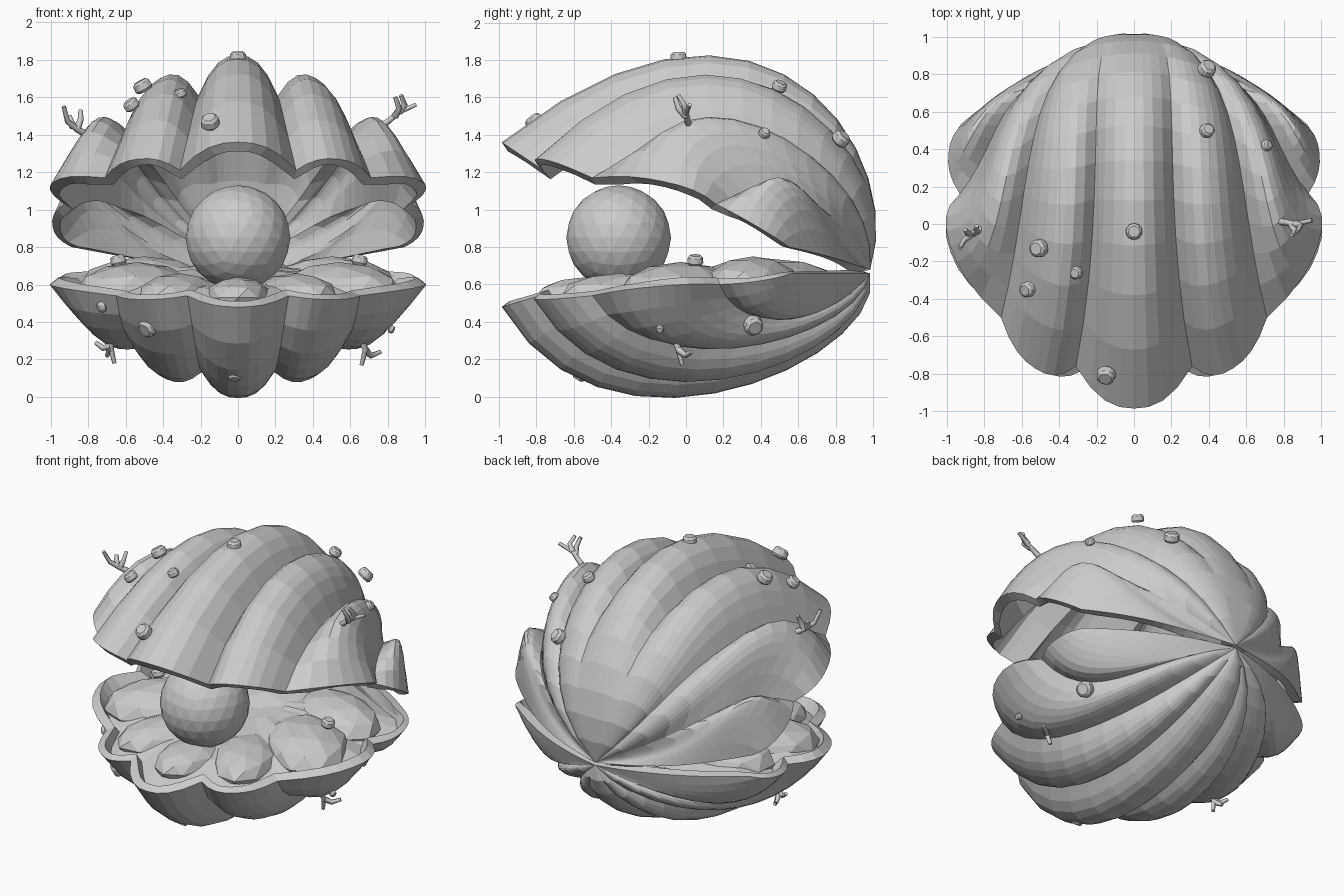
import bpy, bmesh, math, random
from mathutils import Vector as V, Matrix

if "Cube" in bpy.data.objects:
    bpy.data.objects.remove(bpy.data.objects["Cube"])
random.seed(4)

def finish(name, bm):
    me = bpy.data.meshes.new(name)
    bm.to_mesh(me)
    bm.free()
    ob = bpy.data.objects.new(name, me)
    bpy.context.collection.objects.link(ob)
    return ob

def meridian(hinge, pts, t):
    # cubic through hinge and three guide points
    p = [hinge] + [V(q) for q in pts]
    t *= 3
    w = [-(t-1)*(t-2)*(t-3)/6, t*(t-2)*(t-3)/2, -t*(t-1)*(t-3)/2, t*(t-1)*(t-2)/6]
    return sum((p[k]*w[k] for k in range(4)), V((0, 0, 0)))

def full_fan(guides):
    # mirror the right-hand guides: groove, crest, groove ... from left to right
    left = [[(-x, y, z) for x, y, z in g] for g in reversed(guides[1:])]
    return left + guides

def fan_row(guides, hinge, t, n):
    m = [meridian(hinge, g, t) for g in guides]
    row = []
    for k in range(0, len(m)-1, 2):
        a, c, b = m[k:k+3]
        for i in range(n):
            s = i/n
            h = 1-abs(2*s-1)**2.4
            row.append(a.lerp(b, s)+(c-(a+b)/2)*h)
    return row+[m[-1]]

def shell(name, guides, hinge, upper, n=8, rows=13):
    bm = bmesh.new()
    fan = full_fan(guides)
    g = [[bm.verts.new(p) for p in fan_row(fan, hinge, j/rows, n)] for j in range(rows+1)]
    for j in range(rows):
        for i in range(len(g[0])-1):
            f = [g[j][i], g[j][i+1], g[j+1][i+1], g[j+1][i]]
            bm.faces.new(f[::-1] if upper else f)
    bmesh.ops.remove_doubles(bm, verts=bm.verts, dist=0.002)
    ob = finish(name, bm)
    so = ob.modifiers.new("thickness", 'SOLIDIFY')
    so.thickness, so.offset, so.thickness_clamp = 0.06, -1, 1.3

# Guides: crest, groove, crest, ... each back, middle, rim
top_guides = [
    [(0, .88, 1.38), (0, .2, 1.82), (0, -.985, 1.36)],
    [(.18, .86, 1.32), (.21, .2, 1.61), (.31, -.76, 1.21)],
    [(.34, .82, 1.32), (.41, .17, 1.70), (.53, -.77, 1.27)],
    [(.42, .78, 1.18), (.58, .22, 1.40), (.71, -.5, 1.17)],
    [(.57, .72, 1.20), (.76, .2, 1.46), (.98, -.12, 1.15)],
    [(.54, .76, .98), (.75, .48, 1.10), (.93, .16, 1.03)],
    [(.60, .75, .94), (.84, .57, 1.12), (.99, .38, .91)],
    [(.35, .89, .71), (.62, .76, .75), (.89, .55, .80)]]
bottom_guides = [
    [(0, .65, .2), (0, -.2, -.004), (0, -.985, .48)],
    [(.15, .63, .27), (.20, -.15, .14), (.27, -.78, .54)],
    [(.28, .63, .24), (.39, -.10, .10), (.5, -.77, .52)],
    [(.33, .64, .36), (.54, 0, .27), (.65, -.5, .54)],
    [(.48, .66, .37), (.71, .12, .29), (.98, -.15, .59)],
    [(.43, .75, .48), (.66, .42, .42), (.9, .18, .6)],
    [(.48, .77, .50), (.77, .55, .47), (.97, .4, .62)],
    [(.33, .89, .66), (.62, .75, .66), (.88, .57, .66)]]
hinge_top, hinge_bottom = V((0, .985, .68)), V((0, .985, .66))
shell("upper_shell", top_guides, hinge_top, True)
shell("lower_shell", bottom_guides, hinge_bottom, False)

# Soft body: a sheet filling the lower shell, swelling towards the back
bm = bmesh.new()
rim = fan_row(full_fan(bottom_guides), hinge_bottom, 1, 4)
mid = V((0, .1, .62))
rings = []
for s in (.93, .72, .48, .24):
    ring = []
    for p in rim:
        q = mid.lerp(p, s)
        q.z += .08*(1-s) - .05*(s > .9) + .01*random.uniform(-1, 1)
        ring.append(bm.verts.new(q))
    rings.append(ring)
for a, b in zip(rings, rings[1:]):
    for i in range(len(a)-1):
        bm.faces.new((a[i], a[i+1], b[i+1], b[i]))
tip = bm.verts.new((0, .9, .67))
bm.faces.new((rings[0][-1], tip, rings[1][-1]))
bm.faces.new((tip, rings[0][0], rings[1][0]))
bm.faces.new([tip]+[r[0] for r in rings[1:]]+[r[-1] for r in rings[:0:-1]])
bm.faces.new(rings[-1])
finish("soft_body", bm)

def blob(bm, centre, radii, angle=0, sub=2):
    mat = Matrix.Translation(centre) @ Matrix.Rotation(angle, 4, 'Z') @ Matrix.Diagonal((*radii, 1))
    bmesh.ops.create_icosphere(bm, subdivisions=sub, radius=1, matrix=mat)

# Fleshy folds on top of the soft body
bm = bmesh.new()
blob(bm, (0, -.52, .53), (.18, .29, .11))
blob(bm, (0, .42, .60), (.4, .42, .14))
for s in (-1, 1):
    blob(bm, (s*.31, -.36, .54), (.2, .33, .12), s*.4)
    blob(bm, (s*.54, -.03, .56), (.27, .38, .16), s*.8)
    blob(bm, (s*.50, .36, .60), (.23, .36, .15), s*1.2)
finish("flesh_folds", bm)

# Pearl
bm = bmesh.new()
blob(bm, (0, -.36, .85), (.28, .28, .28), 0, 3)
finish("pearl", bm)

# Barnacles: squat bevelled pebbles facing away from the shell centre
for x, y, z, r in [(0, -.04, 1.815, .05), (-.15, -.81, 1.47, .057), (-.51, -.13, 1.66, .055),
                   (-.57, -.35, 1.56, .048), (-.31, -.26, 1.62, .04), (.39, .83, 1.38, .055),
                   (.39, .5, 1.66, .045), (.71, .42, 1.41, .035), (-.48, -.62, .37, .06),
                   (-.02, -.57, .11, .04), (-.73, -.40, .48, .035), (.82, -.14, .36, .025),
                   (.70, .36, .38, .06), (.65, .05, .73, .048), (-.64, .05, .73, .048)]:
    bm = bmesh.new()
    n = V((x, y*.7, z-.75 if z != .73 else 3)).normalized()
    rot = n.to_track_quat('Z', 'Y').to_matrix().to_4x4()
    bmesh.ops.create_cone(bm, cap_ends=True, segments=7, radius1=r, radius2=r*.9, depth=r*1.1)
    bmesh.ops.bevel(bm, geom=bm.edges[:], offset=r*.25, segments=1, affect='EDGES')
    bm.transform(Matrix.Translation((x, y, z)) @ rot)
    finish("barnacle", bm)

def coral(name, branches, r=.018):
    cu = bpy.data.curves.new(name, 'CURVE')
    cu.dimensions, cu.bevel_depth, cu.bevel_resolution, cu.use_fill_caps = '3D', r, 1, True
    for pts in branches:
        sp = cu.splines.new('POLY')
        sp.points.add(len(pts)-1)
        for k, p in enumerate(pts):
            sp.points[k].co = (*p, 1)
            sp.points[k].radius = 1.15-.5*k/(len(pts)-1)
    bpy.context.collection.objects.link(bpy.data.objects.new(name, cu))

# Branching corals
coral("coral_top_right", [[(.73, .02, 1.42), (.80, .01, 1.47), (.86, 0, 1.52), (.95, .02, 1.56)],
                          [(.84, 0, 1.50), (.86, -.04, 1.54), (.84, -.06, 1.60)],
                          [(.86, 0, 1.52), (.89, -.01, 1.56), (.87, -.04, 1.61)]])
coral("coral_top_left", [[(-.79, -.01, 1.39), (-.86, -.05, 1.43), (-.91, -.09, 1.47), (-.93, -.13, 1.55)],
                         [(-.86, -.05, 1.43), (-.84, -.04, 1.48), (-.84, -.01, 1.53)],
                         [(-.88, -.06, 1.44), (-.90, -.03, 1.50)]])
coral("coral_bottom_right", [[(.66, -.06, .32), (.68, -.04, .25), (.66, -.02, .17)],
                             [(.68, -.04, .25), (.71, 0, .22), (.76, .03, .24)]])
coral("coral_bottom_left", [[(-.66, -.06, .33), (-.68, -.04, .27), (-.66, -.02, .18)],
                            [(-.68, -.04, .27), (-.72, -.02, .26), (-.76, 0, .29)],
                            [(-.68, -.04, .26), (-.70, .02, .22)]])
